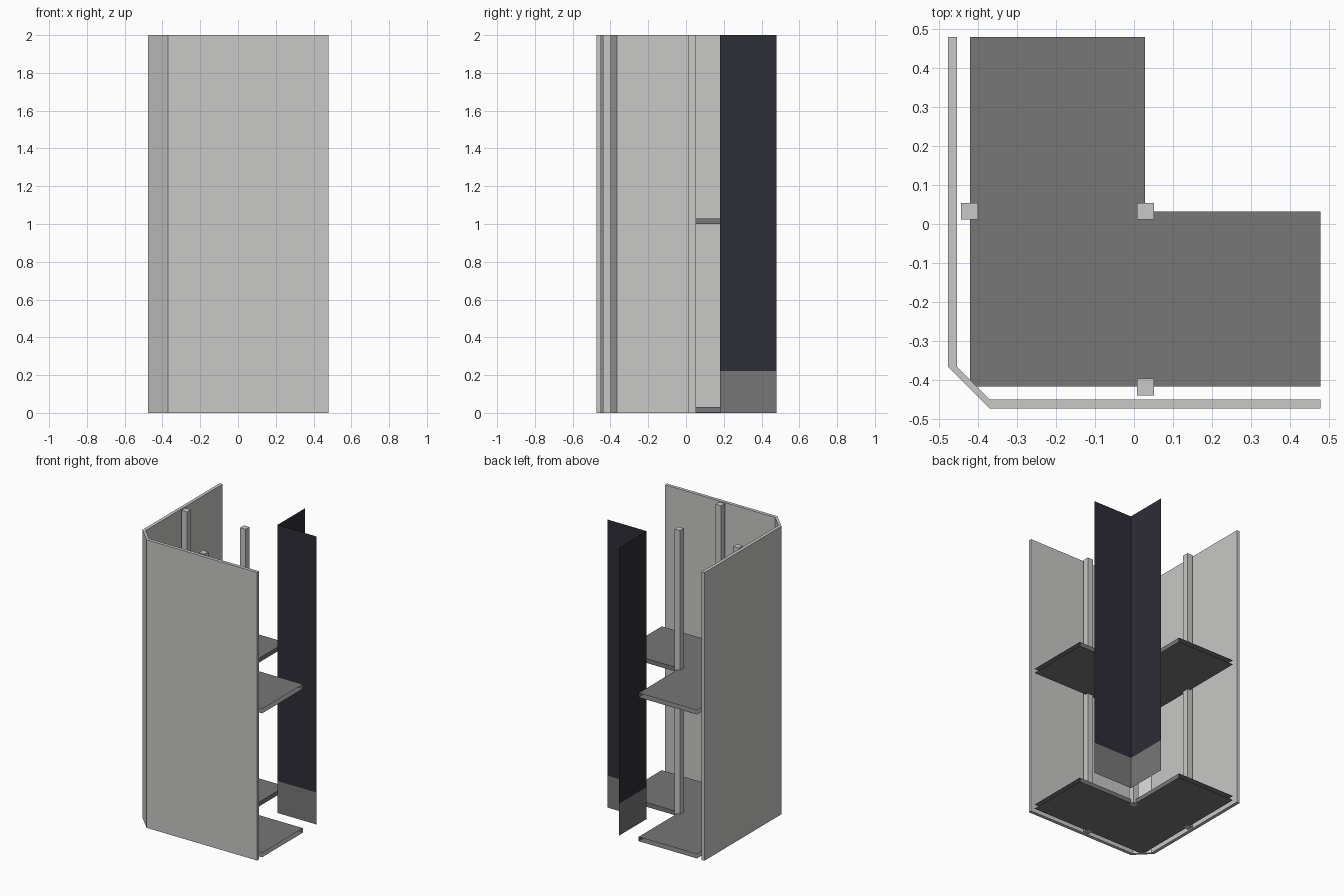
import bpy

cube = bpy.data.objects.get("Cube")
if cube:
    bpy.data.objects.remove(cube, do_unlink=True)


def material(name, rgb):
    m = bpy.data.materials.new(name)
    m.use_nodes = True
    m.diffuse_color = (*rgb, 1)
    m.node_tree.nodes["Principled BSDF"].inputs["Base Color"].default_value = (*rgb, 1)
    return m


light_grey = material("light grey", (0.578, 0.578, 0.565))
mid_grey = material("mid grey", (0.184, 0.184, 0.184))
dark_navy = material("dark navy", (0.027, 0.026, 0.037))


def build(name, outline, z0, z1, mat, sides=None, caps=True):
    """Extrude a counter-clockwise outline; sides lists the edges that get a wall."""
    n = len(outline)
    verts = [(x, y, z) for z in (z0, z1) for x, y in outline]
    sides = range(n) if sides is None else sides
    faces = [(i, (i + 1) % n, n + (i + 1) % n, n + i) for i in sides]
    if caps:
        faces += [tuple(reversed(range(n))), tuple(range(n, 2 * n))]
    mesh = bpy.data.meshes.new(name)
    mesh.from_pydata(verts, [], faces)
    mesh.materials.append(mat)
    obj = bpy.data.objects.new(name, mesh)
    bpy.context.collection.objects.link(obj)
    return obj


RX, BY = 0.478, 0.480     # open ends of the two arms

# Outer wall wrapping two sides, with a chamfered corner
build("outer_wall", [(-0.477, BY), (-0.477, -0.367), (-0.370, -0.474), (RX, -0.474),
                     (RX, -0.451), (-0.369, -0.451), (-0.454, -0.366), (-0.454, BY)],
      0, 2, light_grey)

# L-shaped hollow shelves, closed only along the inner notch
shelf = [(-0.421, -0.417), (RX, -0.417), (RX, 0.032), (0.028, 0.032),
         (0.028, BY), (-0.421, BY)]
for name, z in (("bottom_shelf", 0.001), ("middle_shelf", 1.0)):
    build(name, shelf, z, z + 0.03, mid_grey, sides=(2, 3))

# Square posts
H = 0.0215
for name, x, y in (("corner_post", 0.0295, 0.0325), ("side_post", -0.422, 0.0325),
                   ("front_post", 0.0295, -0.4185)):
    build(name, [(x - H, y - H), (x + H, y - H), (x + H, y + H), (x - H, y + H)],
          0, 2, light_grey)

# Thin L-shaped inner panel above a kick plate
panel = [(RX, 0.180), (0.177, 0.180), (0.177, BY)]
build("kick_plate", panel, 0, 0.222, mid_grey, sides=(0, 1), caps=False)
build("inner_panel", panel, 0.222, 2, dark_navy, sides=(0, 1), caps=False)
